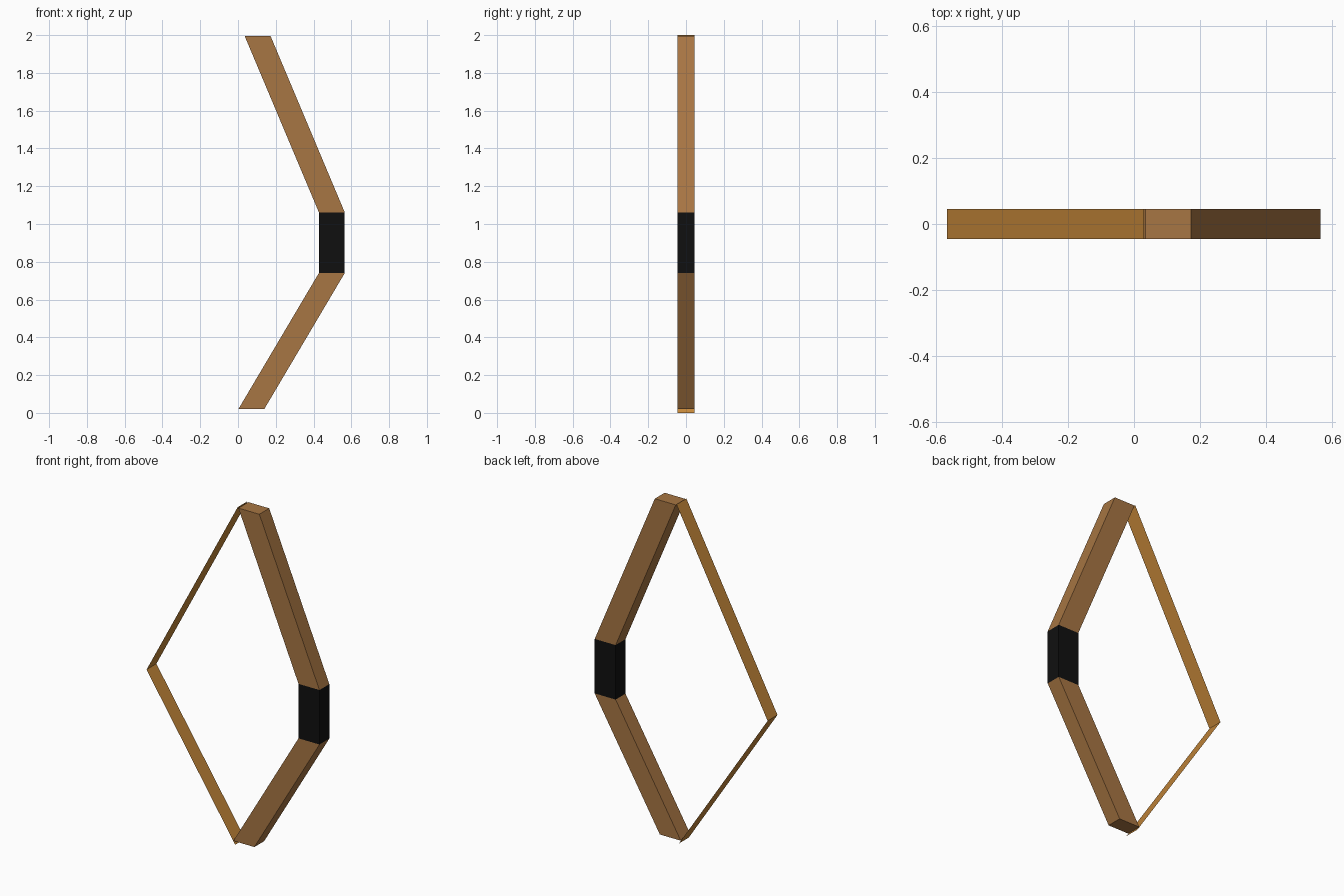
import bpy

if "Cube" in bpy.data.objects:
    bpy.data.objects.remove(bpy.data.objects["Cube"])

HALF = 0.046   # half depth of every part
WIDTH = 0.137  # limb width along x


def material(name, color):
    m = bpy.data.materials.new(name)
    m.diffuse_color = (*color, 1)
    m.use_nodes = True
    m.node_tree.nodes["Principled BSDF"].inputs["Base Color"].default_value = m.diffuse_color
    return m


def make(name, verts, faces, mat):
    me = bpy.data.meshes.new(name)
    me.from_pydata(verts, [], faces)
    me.materials.append(mat)
    ob = bpy.data.objects.new(name, me)
    bpy.context.collection.objects.link(ob)
    return ob


def slanted_bar(name, low, high, mat):
    """Four-sided bar with level ends, from its lower to its upper left edge."""
    verts = [(x + dx, y, z) for x, z in (low, high)
             for dx, y in ((0, -HALF), (WIDTH, -HALF), (WIDTH, HALF), (0, HALF))]
    faces = [(3, 2, 1, 0), (4, 5, 6, 7)]
    faces += [(i, (i + 1) % 4, (i + 1) % 4 + 4, i + 4) for i in range(4)]
    return make(name, verts, faces, mat)


wood = material("brown wood", (0.39, 0.18, 0.056))
black = material("black wrap", (0.005, 0.005, 0.005))
cord = material("golden cord", (0.56, 0.245, 0.042))

# Limbs and the grip between them
slanted_bar("lower_limb", (0.002, 0.02), (0.428, 0.74), wood)
slanted_bar("grip", (0.428, 0.74), (0.428, 1.062), black)
slanted_bar("upper_limb", (0.428, 1.062), (0.035, 1.996), wood)

# Drawn string: a flat ribbon with one bend
path = [(0.03, 2.0), (-0.566, 0.88), (0.014, 0.0)]
verts = [(x, y, z) for x, z in path for y in (HALF, -HALF)]
make("bowstring", verts, [(0, 2, 3, 1), (2, 4, 5, 3)], cord)
